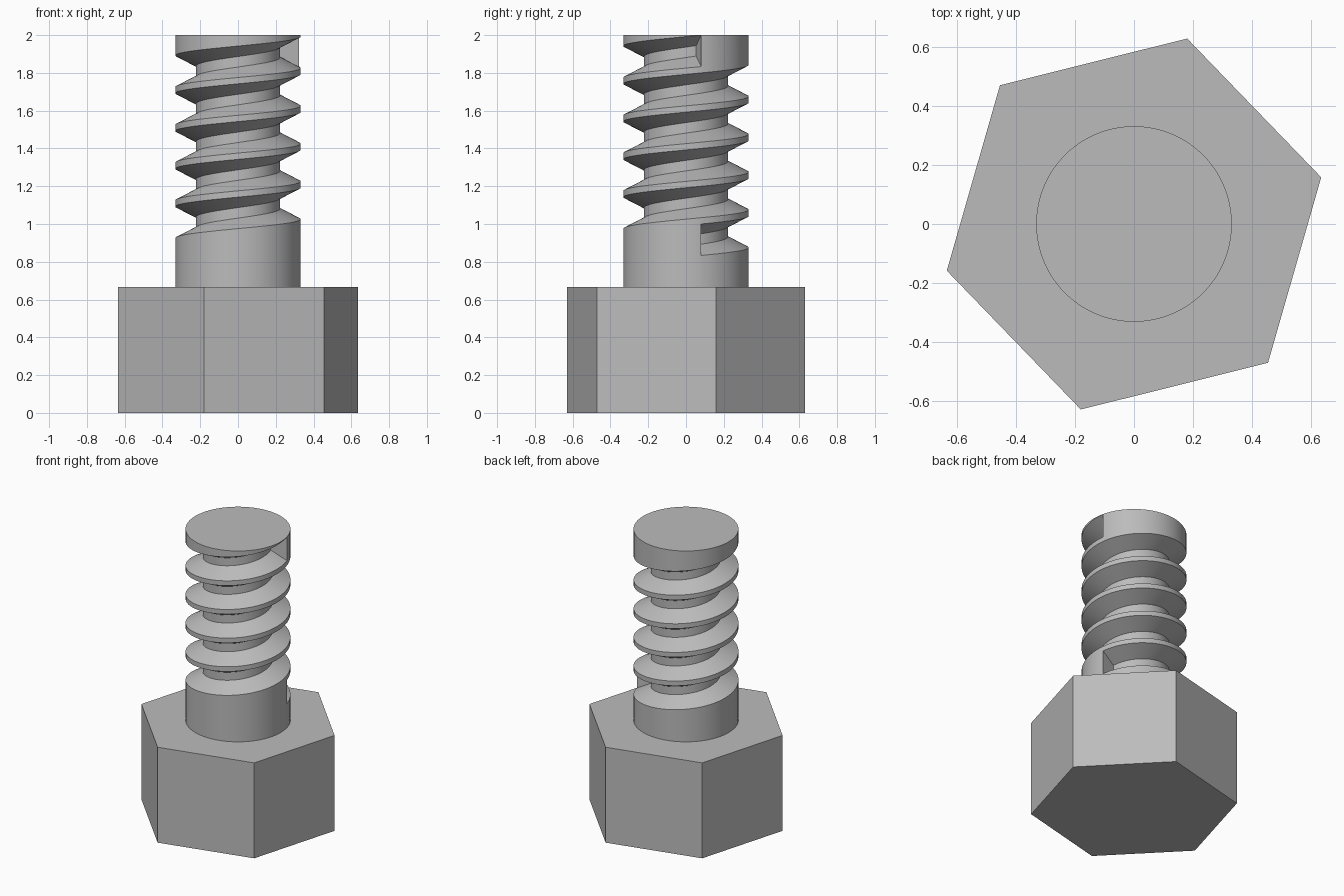
import bpy, bmesh
from math import cos, sin, tau, radians

cube = bpy.data.objects.get("Cube")
if cube:
    bpy.data.objects.remove(cube, do_unlink=True)

TURN = radians(14)            # rotation of head corners and thread start
HEAD_R, HEAD_H, TOP = 0.655, 2 / 3, 2.0
SHAFT_R, ROOT_R = 0.332, 0.222
PITCH, TURNS, STEPS = 0.2, 5, 120
GROOVE_Z, GROOVE_W = 5 / 6, 1 / 6

steel = bpy.data.materials.new("grey steel")
steel.use_nodes = True
colour = (0.5, 0.5, 0.5, 1)
steel.diffuse_color = colour
steel.node_tree.nodes["Principled BSDF"].inputs["Base Color"].default_value = colour


def finish(name, bm):
    bmesh.ops.recalc_face_normals(bm, faces=bm.faces)
    mesh = bpy.data.meshes.new(name)
    bm.to_mesh(mesh)
    bm.free()
    mesh.materials.append(steel)
    obj = bpy.data.objects.new(name, mesh)
    bpy.context.collection.objects.link(obj)
    return obj


# Hexagonal head
bm = bmesh.new()
ring = [bm.verts.new((HEAD_R * cos(TURN + i * tau / 6), HEAD_R * sin(TURN + i * tau / 6), 0))
        for i in range(6)]
base = bm.faces.new(ring)
side = bmesh.ops.extrude_face_region(bm, geom=[base], use_keep_orig=True)
top_verts = [v for v in side["geom"] if isinstance(v, bmesh.types.BMVert)]
bmesh.ops.translate(bm, verts=top_verts, vec=(0, 0, HEAD_H))
finish("hex_head", bm)


# Shaft: vertical profiles swept round once, with the groove climbing one pitch
def profile(t):
    points = [(SHAFT_R, HEAD_H)]
    for k in range(TURNS):
        z = GROOVE_Z + PITCH * (k + t)
        for j, r in enumerate((SHAFT_R, ROOT_R, ROOT_R, SHAFT_R)):
            points.append((r, z + j * GROOVE_W / 3))
    return points + [(SHAFT_R, TOP)]


bm = bmesh.new()
columns = []
for i in range(STEPS + 1):
    a = TURN + tau * i / STEPS
    columns.append([bm.verts.new((r * cos(a), r * sin(a), z)) for r, z in profile(i / STEPS)])
for left, right in zip(columns, columns[1:]):
    for j in range(len(left) - 1):
        bm.faces.new((left[j], right[j], right[j + 1], left[j + 1]))

# Flat walls closing both ends of the groove, and the top cap
bm.faces.new(columns[0][1:5])
bm.faces.new(columns[-1][-5:-1])
bm.faces.new([c[-1] for c in columns[:-1]])
bmesh.ops.remove_doubles(bm, verts=bm.verts, dist=0.00005)
shaft = finish("threaded_shaft", bm)

bpy.ops.object.select_all(action="DESELECT")
shaft.select_set(True)
bpy.context.view_layer.objects.active = shaft
bpy.ops.object.shade_smooth_by_angle(angle=radians(25))
